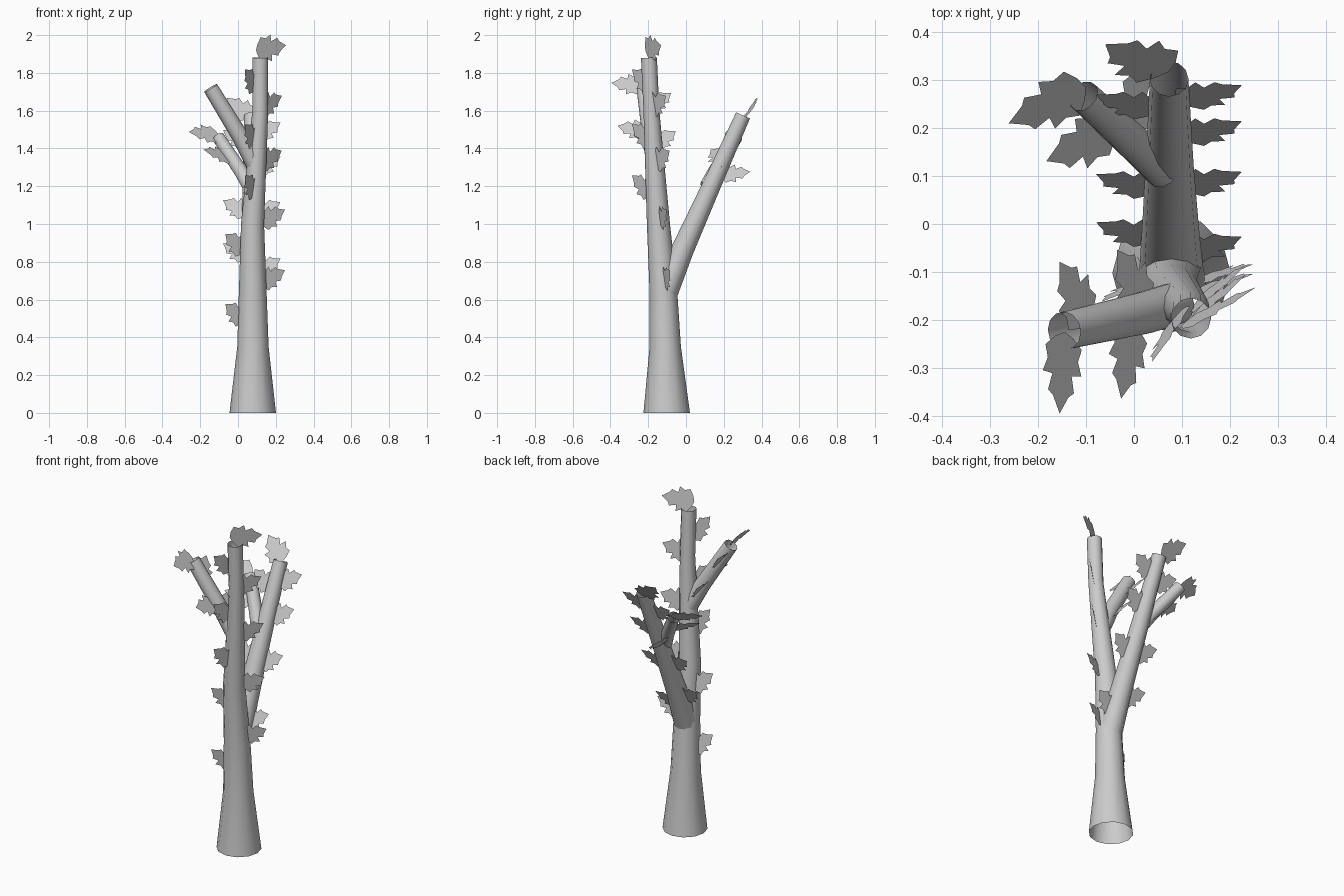
import bpy, bmesh, math
from mathutils import Vector as V

cube = bpy.data.objects.get("Cube")
if cube:
    bpy.data.objects.remove(cube)

grey = bpy.data.materials.new("grey")
grey.use_nodes = True
grey.diffuse_color = (0.6, 0.6, 0.6, 1)
grey.node_tree.nodes["Principled BSDF"].inputs["Base Color"].default_value = (0.6, 0.6, 0.6, 1)


def finish(name, bm, smooth):
    mesh = bpy.data.meshes.new(name)
    bm.to_mesh(mesh)
    bm.free()
    mesh.materials.append(grey)
    for p in mesh.polygons:
        p.use_smooth = smooth
    bpy.context.collection.objects.link(bpy.data.objects.new(name, mesh))


def limb(name, rings, sides=12):
    """Open tapered tube through (x, y, z, radius) rings."""
    bm = bmesh.new()
    pts = [V(r[:3]) for r in rings]
    loops = []
    for i, r in enumerate(rings):
        t = (pts[min(i + 1, len(pts) - 1)] - pts[max(i - 1, 0)]).normalized()
        if i == 0 and name == "trunk":
            t = V((0, 0, 1))
        a = (V((1, 0, 0)) - t * t.x).normalized()
        b = t.cross(a)
        loops.append([bm.verts.new(pts[i] + r[3] * (a * math.cos(k * math.tau / sides)
                      + b * math.sin(k * math.tau / sides))) for k in range(sides)])
    for lo, hi in zip(loops, loops[1:]):
        for k in range(sides):
            n = (k + 1) % sides
            bm.faces.new((lo[k], lo[n], hi[n], hi[k]))
    finish(name, bm, True)


# Half outline of a lobed leaf: (along, across)
HALF = [(0.0, 0.03), (0.02, 0.06), (0.045, 0.05), (0.072, 0.064),
        (0.075, 0.032), (0.108, 0.043), (0.117, 0.026)]
OUTLINE = [(-.01, 0)] + HALF + [(0.152, 0)] + [(u, -v) for u, v in reversed(HALF)]


def leaves(name, specs):
    """Flat leaves, each given as (base, pointing direction, direction in its plane, scale)."""
    bm = bmesh.new()
    for base, along, plane, s in specs:
        u = V(along).normalized()
        v = V(plane)
        v = (v - u * v.dot(u)).normalized()
        bm.faces.new([bm.verts.new(V(base) + s * (u * p + v * q)) for p, q in OUTLINE])
    finish(name, bm, False)


# Trunk and limbs
limb("trunk", [(.078, -.102, 0, .123), (.079, -.11, .35, .083), (.078, -.12, .65, .073),
               (.077, -.146, 1.0, .061), (.118, -.183, 1.6, .042), (.118, -.196, 1.88, .042)])
limb("back_limb", [(.078, -.11, .64, .068), (.076, -.02, .86, .06),
                   (.074, .12, 1.17, .05), (.073, .302, 1.575, .04)])
limb("front_branch", [(.085, -.165, 1.32, .045), (.02, -.185, 1.45, .045), (-.145, -.222, 1.72, .04)])
limb("back_branch", [(.06, .11, 1.2, .038), (.015, .155, 1.28, .038), (-.105, .266, 1.46, .034)])

# Trunk foliage: lower leaves spread sideways, upper ones diagonally
rise = V((.1, -.12, 1))
specs = [((.035, -.11, z), (-.7, -.35, .6), rise, .95) for z in (.49, .86)]
specs += [((.125, y, z), (.85, .25, .45), rise, .95) for y, z in [(-.12, .69), (-.14, 1.01)]]
specs += [((.125, y, z), (.7, .55, .45), rise, 1) for y, z in [(-.17, 1.32), (-.19, 1.61)]]
specs += [((.095, -.185, z), (-.35, -.62, .6), rise, 1) for z in (1.16, 1.43, 1.72)]
specs.append(((.105, -.21, 1.92), (.85, .45, .15), rise, 1.12))
leaves("trunk_leaves", specs)

# Back limb foliage: alternating in the plane of the limb
slope = V((0, .45, .89))
specs = [((.1, y, z), V((1, 0, 0)) + .6 * slope, slope, .95)
         for y, z in [(-.06, .75), (.075, 1.05), (.18, 1.29), (.255, 1.47)]]
specs += [((.045, y, z), V((-1, 0, 0)) + .6 * slope, slope, .95)
          for y, z in [(-.03, .83), (.07, 1.06), (.235, 1.43)]]
specs.append(((.065, .32, 1.57), (-.7, .3, .55), (.1, .6, .8), 1.1))
leaves("back_limb_leaves", specs)

# Front branch foliage
slope = V((-.6, -.1, .8))
leaves("front_branch_leaves", [
    ((-.145, -.235, 1.735), V((0, -1, 0)) + .1 * slope, slope, 1.05),
    ((-.1, -.2, 1.62), V((0, 1, 0)) + .7 * slope, slope, 1.0),
    ((-.005, -.215, 1.49), V((0, -1, 0)) + .25 * slope, slope, 1.0),
    ((.02, -.175, 1.42), V((0, 1, 0)) + .7 * slope, slope, 1.0)])

# Back branch foliage
slope = V((-.62, .55, .75))
leaves("back_branch_leaves", [
    ((-.11, .28, 1.47), (-.85, -.4, .1), slope, 1.1),
    ((-.045, .2, 1.35), V((-.7, -.7, 0)) + .4 * slope, slope, 1.05),
    ((.0, .19, 1.26), (.05, .9, .1), slope, 1.0)])
